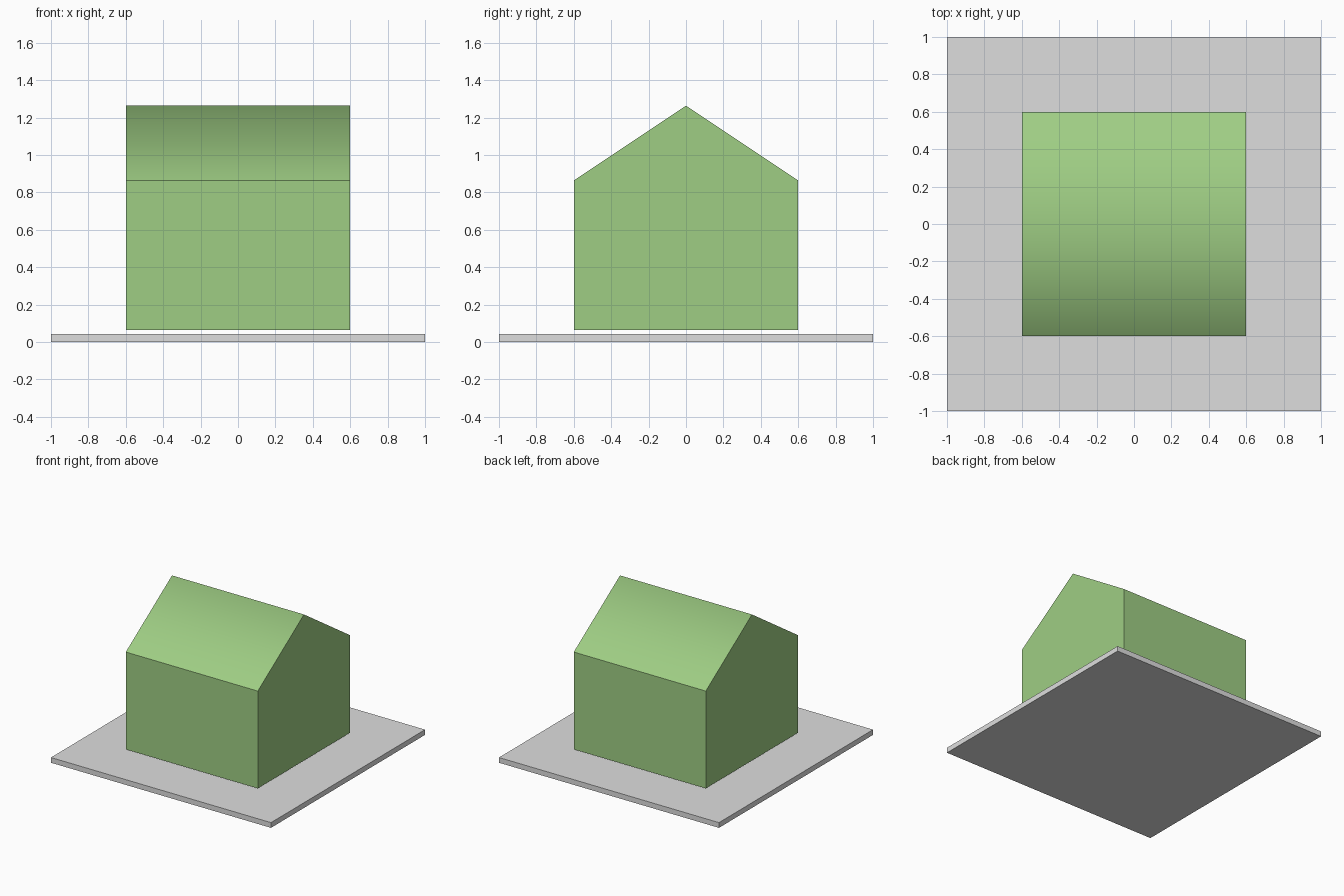
import bpy, bmesh

if "Cube" in bpy.data.objects:
    bpy.data.objects.remove(bpy.data.objects["Cube"])


def material(name, color):
    m = bpy.data.materials.new(name)
    m.diffuse_color = (*color, 1)
    m.use_nodes = True
    m.node_tree.nodes["Principled BSDF"].inputs["Base Color"].default_value = m.diffuse_color
    return m


def make_object(name, bm, mat):
    bmesh.ops.recalc_face_normals(bm, faces=bm.faces)
    mesh = bpy.data.meshes.new(name)
    bm.to_mesh(mesh)
    bm.free()
    mesh.materials.append(mat)
    ob = bpy.data.objects.new(name, mesh)
    bpy.context.collection.objects.link(ob)
    return ob


green = material("leaf green", (0.347, 0.617, 0.231))
grey = material("light grey", (0.73, 0.73, 0.73))

# Paved base: 5 x 5 thin square tiles laid edge to edge
TILE, THICK = 0.4, 0.043
bm = bmesh.new()
for i in range(-2, 3):
    for j in range(-2, 3):
        verts = bmesh.ops.create_cube(bm, size=1)["verts"]
        bmesh.ops.scale(bm, vec=(TILE, TILE, THICK), verts=verts)
        bmesh.ops.translate(bm, vec=(i * TILE, j * TILE, THICK / 2), verts=verts)
make_object("base_tiles", bm, grey)

# House: gable profile in the y-z plane, extruded along x, just above the base
FLOOR, EAVES, RIDGE, HALF = 0.064, 0.864, 1.264, 0.6
profile = [(-HALF, FLOOR), (HALF, FLOOR), (HALF, EAVES), (0, RIDGE), (-HALF, EAVES)]
bm = bmesh.new()
gable = bm.faces.new([bm.verts.new((-HALF, y, z)) for y, z in profile])
ext = bmesh.ops.extrude_face_region(bm, geom=[gable], use_keep_orig=True)
moved = [v for v in ext["geom"] if isinstance(v, bmesh.types.BMVert)]
bmesh.ops.translate(bm, vec=(2 * HALF, 0, 0), verts=moved)
bmesh.ops.recalc_face_normals(bm, faces=bm.faces)
# Roof slopes shade softly over the ridge, walls stay flat
for f in bm.faces:
    f.smooth = 0.3 < f.normal.z < 0.95
for e in bm.edges:
    e.smooth = all(f.smooth for f in e.link_faces)
make_object("house", bm, green)
